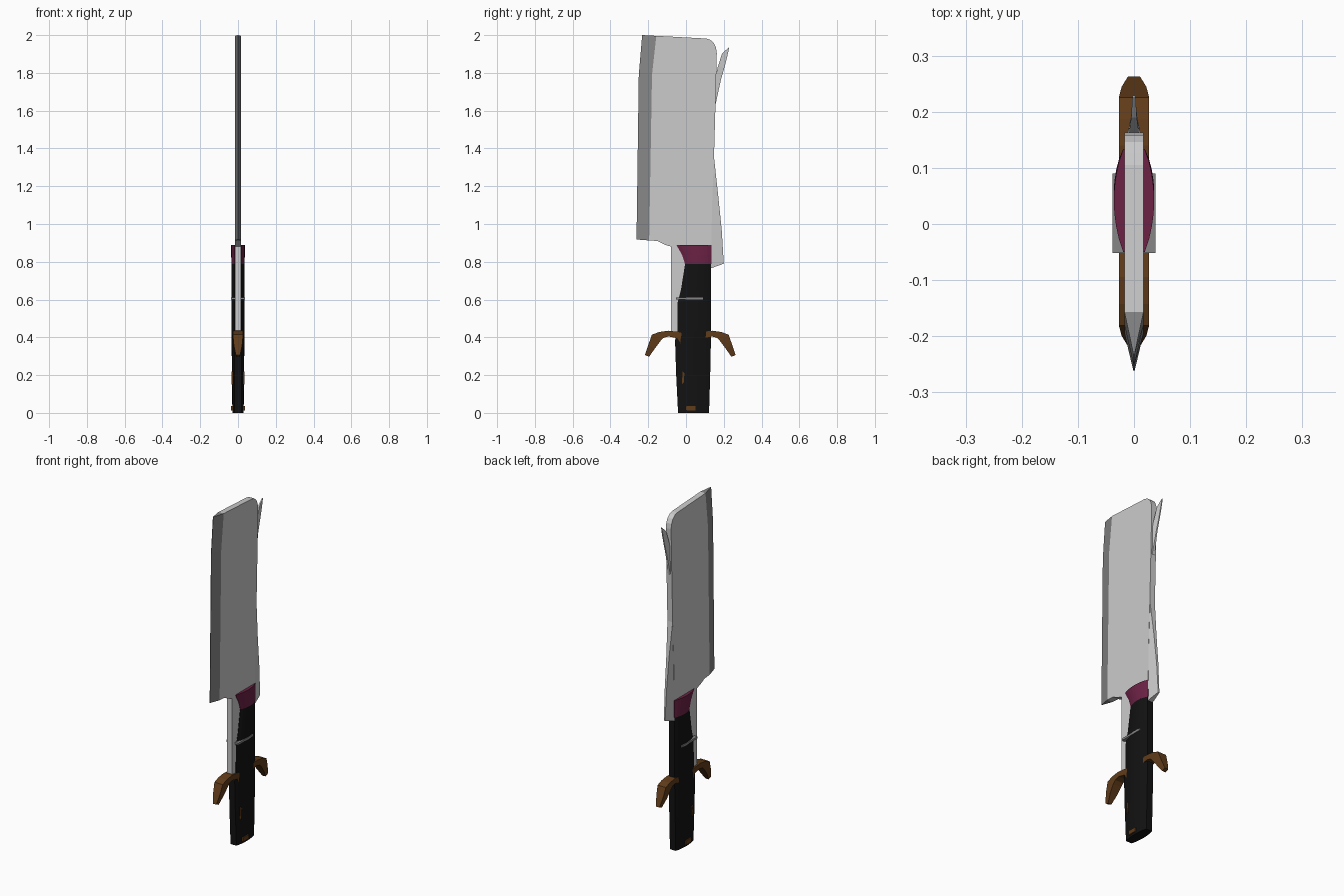
import bpy, bmesh, math


def material(name, rgb):
    m = bpy.data.materials.new(name)
    m.diffuse_color = (*rgb, 1)
    return m


BLACK = material("black_grip", (0.006, 0.006, 0.006))
PURPLE = material("purple", (0.15, 0.016, 0.06))
BROWN = material("bronze", (0.12, 0.045, 0.01))
DARK = material("dark_steel", (0.24, 0.24, 0.24))


def finish(bm, name, mat):
    bmesh.ops.recalc_face_normals(bm, faces=bm.faces)
    me = bpy.data.meshes.new(name)
    bm.to_mesh(me)
    bm.free()
    ob = bpy.data.objects.new(name, me)
    bpy.context.collection.objects.link(ob)
    if mat:
        me.materials.append(mat)
    return ob


def loft(name, rings, mat=None):
    """Skin a list of equal-length closed rings and cap both ends."""
    bm = bmesh.new()
    vs = [[bm.verts.new(p) for p in r] for r in rings]
    n = len(vs[0])
    for a, b in zip(vs, vs[1:]):
        for i in range(n):
            j = (i + 1) % n
            bm.faces.new((a[i], a[j], b[j], b[i]))
    bm.faces.new(vs[0])
    bm.faces.new(vs[-1])
    return finish(bm, name, mat)


def slab(name, profile, w, mat=None):
    """Prism: a y/z outline given thickness along x."""
    return loft(name, [[(x, y, z) for y, z in profile] for x in (-w, w)], mat)


def strip(name, sections, mat=None):
    """Sections are (y, z, half width) on one edge, then the other edge."""
    return loft(name, [[(-wa, ya, za), (wa, ya, za), (wb, yb, zb), (-wb, yb, zb)]
                       for ya, za, wa, yb, zb, wb in sections], mat)


def box(name, y0, y1, z0, z1, w, mat):
    return slab(name, [(y0, z0), (y1, z0), (y1, z1), (y0, z1)], w, mat)


def lens(z, y0, y1, w, edge=0.019, n=8):
    """Cross-section with two bulged sides."""
    side = [(edge + (w - edge) * math.sin(math.pi * i / n) ** 0.8 if 0 < i < n else edge,
             y0 + (y1 - y0) * i / n) for i in range(n + 1)]
    return [(x, y, z) for x, y in side] + [(-x, y, z) for x, y in reversed(side)]


# blade body with rounded top corner and tang running into the grip
T = 0.017
corner = [(0.105 + 0.058 * math.sin(a), 1.905 + 0.077 * math.cos(a))
          for a in [math.radians(d) for d in (0, 22, 45, 67, 90)]]
slab("blade", [(-0.157, 1.996)] + corner +
     [(0.156, 1.63), (0.148, 1.35), (0.138, 1.1), (0.132, 0.77), (0.10, 0.45),
      (-0.079, 0.42), (-0.079, 0.88), (-0.11, 0.89), (-0.15, 0.91),
      (-0.195, 0.913), (-0.18, 1.79)], T)

# ground cutting edge
strip("cutting_edge", [
    (-0.195, 0.913, T, -0.262, 0.918, 0.001),
    (-0.18, 1.79, T, -0.25, 1.79, 0.001),
    (-0.157, 1.996, T, -0.232, 2.0, 0.001)], DARK)

# hooked barb and lower fin on the spine
strip("spine_barb", [
    (0.145, 1.62, 0.010, 0.157, 1.635, 0.008),
    (0.150, 1.75, 0.010, 0.184, 1.76, 0.004),
    (0.168, 1.83, 0.008, 0.204, 1.83, 0.003),
    (0.190, 1.90, 0.005, 0.219, 1.89, 0.003),
    (0.226, 1.935, 0.003, 0.229, 1.936, 0.002)])
strip("spine_fin", [
    (0.140, 1.355, T, 0.148, 1.355, T),
    (0.135, 1.155, T, 0.170, 1.155, 0.009),
    (0.130, 0.97, T, 0.189, 0.97, 0.006),
    (0.128, 0.764, T, 0.200, 0.79, 0.004)])

# grip and collar
loft("grip", [lens(*s) for s in (
    (0.0, -0.042, 0.122, 0.030), (0.2, -0.052, 0.128, 0.032),
    (0.385, -0.058, 0.132, 0.034), (0.43, -0.046, 0.132, 0.035),
    (0.585, -0.044, 0.132, 0.035), (0.65, -0.027, 0.132, 0.035),
    (0.787, -0.005, 0.132, 0.035))], BLACK)
loft("collar", [lens(0.787, -0.005, 0.134, 0.035), lens(0.835, -0.02, 0.134, 0.036),
                lens(0.888, -0.05, 0.134, 0.036)], PURPLE)

# band and pins through the grip
box("grip_band", -0.052, 0.09, 0.599, 0.611, 0.038, DARK)
box("pommel_pin", -0.002, 0.05, 0.012, 0.036, 0.036, BROWN)
slab("grip_inlay", [(-0.022, 0.15), (-0.012, 0.16), (-0.008, 0.21), (-0.018, 0.22)],
     0.0335, BROWN)

# drooping guard arms, mirrored about the grip centre
for name, s in (("front_guard", -1), ("back_guard", 1)):
    c = 0.0225
    strip(name, [(c + s * ya, za, w, c + s * yb, zb, w) for ya, za, yb, zb, w in (
        (0.035, 0.42, 0.045, 0.36, 0.027),
        (0.07, 0.43, 0.068, 0.395, 0.027),
        (0.117, 0.435, 0.115, 0.405, 0.027),
        (0.165, 0.428, 0.142, 0.397, 0.027),
        (0.203, 0.414, 0.158, 0.380, 0.027),
        (0.222, 0.36, 0.188, 0.34, 0.022),
        (0.240, 0.306, 0.218, 0.297, 0.011))], BROWN)
